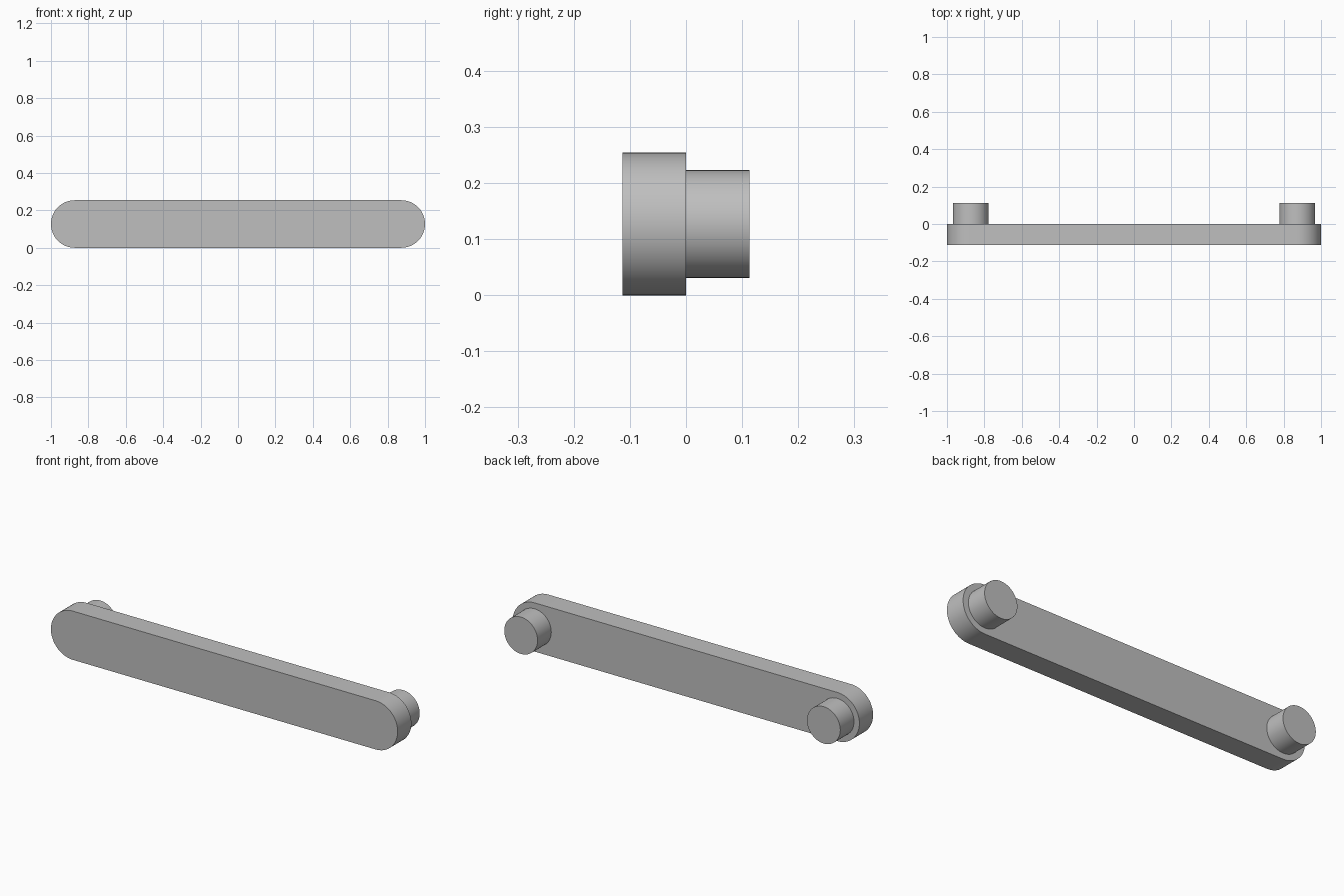
import bpy
import bmesh
from math import cos, sin, pi, radians

default = bpy.data.objects.get("Cube")
if default:
    bpy.data.objects.remove(default, do_unlink=True)

END_RADIUS = 0.127
PIN_RADIUS = 0.096
PIN_X = 1 - END_RADIUS
DEPTH = 0.113
SEGMENTS = 32

grey = bpy.data.materials.new("light_grey")
grey.use_nodes = True
colour = (0.52, 0.52, 0.52, 1)
grey.diffuse_color = colour
grey.node_tree.nodes["Principled BSDF"].inputs["Base Color"].default_value = colour


def arc(cx, radius, start, sweep, steps):
    """Points (x, z) along an arc centred at bar mid-height."""
    return [(cx + radius * cos(start + sweep * i / steps),
             END_RADIUS + radius * sin(start + sweep * i / steps))
            for i in range(steps + 1)]


def extrude_profile(name, profile, y0, y1):
    """Solid made by extruding an x-z profile along y."""
    bm = bmesh.new()
    face = bm.faces.new([bm.verts.new((x, y0, z)) for x, z in profile])
    result = bmesh.ops.extrude_face_region(bm, geom=[face], use_keep_orig=True)
    verts = [g for g in result["geom"] if isinstance(g, bmesh.types.BMVert)]
    bmesh.ops.translate(bm, verts=verts, vec=(0, y1 - y0, 0))
    bmesh.ops.recalc_face_normals(bm, faces=bm.faces)
    mesh = bpy.data.meshes.new(name)
    bm.to_mesh(mesh)
    bm.free()
    mesh.materials.append(grey)
    obj = bpy.data.objects.new(name, mesh)
    bpy.context.collection.objects.link(obj)
    bpy.ops.object.select_all(action="DESELECT")
    obj.select_set(True)
    bpy.context.view_layer.objects.active = obj
    bpy.ops.object.shade_smooth_by_angle(angle=radians(30))
    return obj


# Flat bar with rounded ends
bar = (arc(PIN_X, END_RADIUS, -pi / 2, pi, SEGMENTS)
       + arc(-PIN_X, END_RADIUS, pi / 2, pi, SEGMENTS))
extrude_profile("link_bar", bar, -DEPTH, 0)

# Round pins on the back, one at each end
for side, name in ((1, "left_pin"), (-1, "right_pin")):
    circle = arc(side * PIN_X, PIN_RADIUS, 0, 2 * pi, SEGMENTS * 2)[:-1]
    extrude_profile(name, circle, 0, DEPTH)
